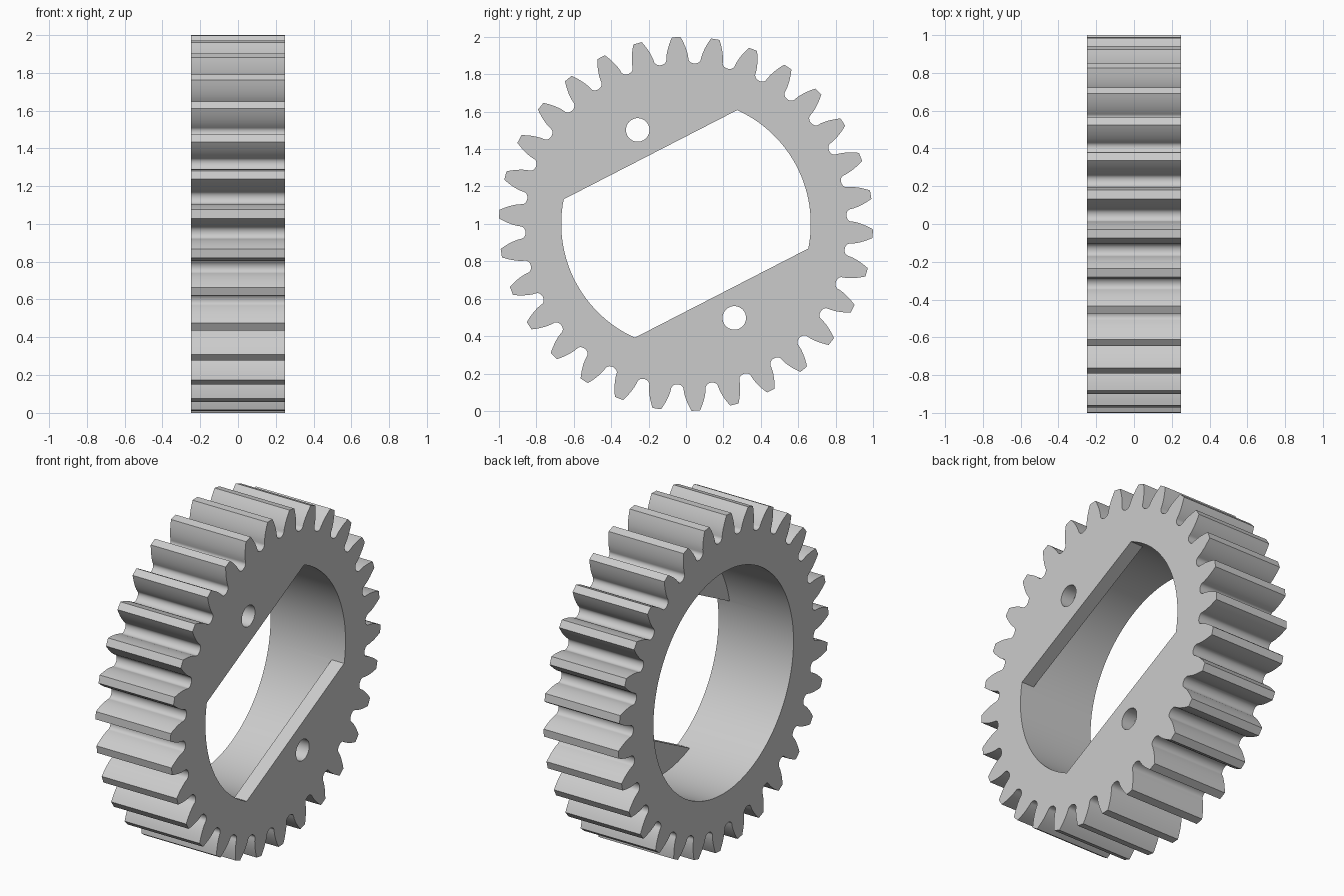
import bpy, bmesh
from math import sin, cos, tan, acos, pi, radians
from mathutils import Vector

TEETH = 30
TIP, PITCH, ROOT = 1.0, 0.9375, 0.859
BASE = PITCH * cos(radians(20))
HALF = 0.25                      # half of the gear width
BORE, FLAT, PLATE = 0.667, 0.416, 0.083
PHASE, TILT = radians(93), radians(117.2)

cube = bpy.data.objects.get("Cube")
if cube:
    bpy.data.objects.remove(cube, do_unlink=True)

grey = bpy.data.materials.new("light_grey")
grey.use_nodes = True
colour = (0.6, 0.6, 0.6, 1)
grey.diffuse_color = colour
grey.node_tree.nodes["Principled BSDF"].inputs["Base Color"].default_value = colour


def polar(r, a, x=0.0):
    return Vector((x, r * cos(a), 1 + r * sin(a)))


def extrude(bm, face, length):
    """Push a copy of a face along x, joined by walls; the first face stays."""
    new = bmesh.ops.extrude_face_region(bm, geom=[face])["geom"]
    bmesh.ops.translate(bm, vec=(length, 0, 0),
                        verts=[v for v in new if isinstance(v, bmesh.types.BMVert)])


def prism(points, length):
    bm = bmesh.new()
    extrude(bm, bm.faces.new([bm.verts.new(p) for p in points]), length)
    return bm


def finish(bm, name):
    bmesh.ops.recalc_face_normals(bm, faces=bm.faces)
    mesh = bpy.data.meshes.new(name)
    bm.to_mesh(mesh)
    bm.free()
    mesh.materials.append(grey)
    obj = bpy.data.objects.new(name, mesh)
    bpy.context.collection.objects.link(obj)
    return obj


def circle(centre, radius, count, x):
    return [centre + Vector((x, radius * cos(2 * pi * i / count),
                             radius * sin(2 * pi * i / count))) for i in range(count)]


# Involute tooth: half angle of the tooth at a given radius
def half_angle(r):
    a, p = acos(min(1, BASE / r)), radians(20)
    return pi / (2 * TEETH) + (tan(p) - p) - (tan(a) - a)


# One flank, from the middle of the rounded valley up to the tip
foot = BASE + 0.004
gap = pi / TEETH - half_angle(foot)
flank = []
for i in range(8):
    t = i / 7 * pi / 2
    flank.append((ROOT + (foot - ROOT) * (1 - cos(t)), pi / TEETH - gap * sin(t)))
for i in range(1, 8):
    r = foot + (TIP - foot) * i / 7
    flank.append((r, half_angle(r)))

# Toothed body
outline = []
for k in range(TEETH):
    centre = PHASE + k * 2 * pi / TEETH
    outline += [polar(r, centre - a, -HALF) for r, a in flank]
    outline += [polar(r, centre + a, -HALF) for r, a in reversed(flank[1:])]
gear = finish(prism(outline, 2 * HALF), "gear_ring")

# Bore cutter: a round bore that narrows to two flats at the plate
middle = Vector((0, 0, 1))
normal = Vector((0, cos(TILT), sin(TILT)))
depth = HALF - PLATE
bm = prism(circle(middle, BORE, 128, -HALF - 0.1), HALF + 0.1 + depth)


def end_faces():
    return [f for f in bm.faces if all(abs(v.co.x - depth) < 1e-4 for v in f.verts)]


for side in (1, -1):
    cap = end_faces()
    geom = cap + list({e for f in cap for e in f.edges}) + list({v for f in cap for v in f.verts})
    bmesh.ops.bisect_plane(bm, geom=geom, plane_co=middle + normal * FLAT * side,
                           plane_no=normal)
slot = min(end_faces(), key=lambda f: abs((f.calc_center_median() - middle).dot(normal)))
extrude(bm, slot, PLATE + 0.1)
bmesh.ops.delete(bm, geom=[slot], context="FACES_ONLY")
cutters = [finish(bm, "bore_cutter")]

# Two pin holes through the plate
for side in (1, -1):
    hole = prism(circle(middle + normal * 0.565 * side, 0.063, 40, 0.05), 0.4)
    cutters.append(finish(hole, "pin_hole_cutter"))

bpy.context.view_layer.objects.active = gear
for cutter in cutters:
    cutter.hide_render = True
    mod = gear.modifiers.new("cut", "BOOLEAN")
    mod.operation, mod.solver, mod.object = "DIFFERENCE", "EXACT", cutter
    bpy.ops.object.modifier_apply(modifier=mod.name)
for cutter in cutters:
    bpy.data.objects.remove(cutter, do_unlink=True)

bpy.ops.object.select_all(action="DESELECT")
gear.select_set(True)
bpy.ops.object.shade_smooth_by_angle(angle=radians(30))
